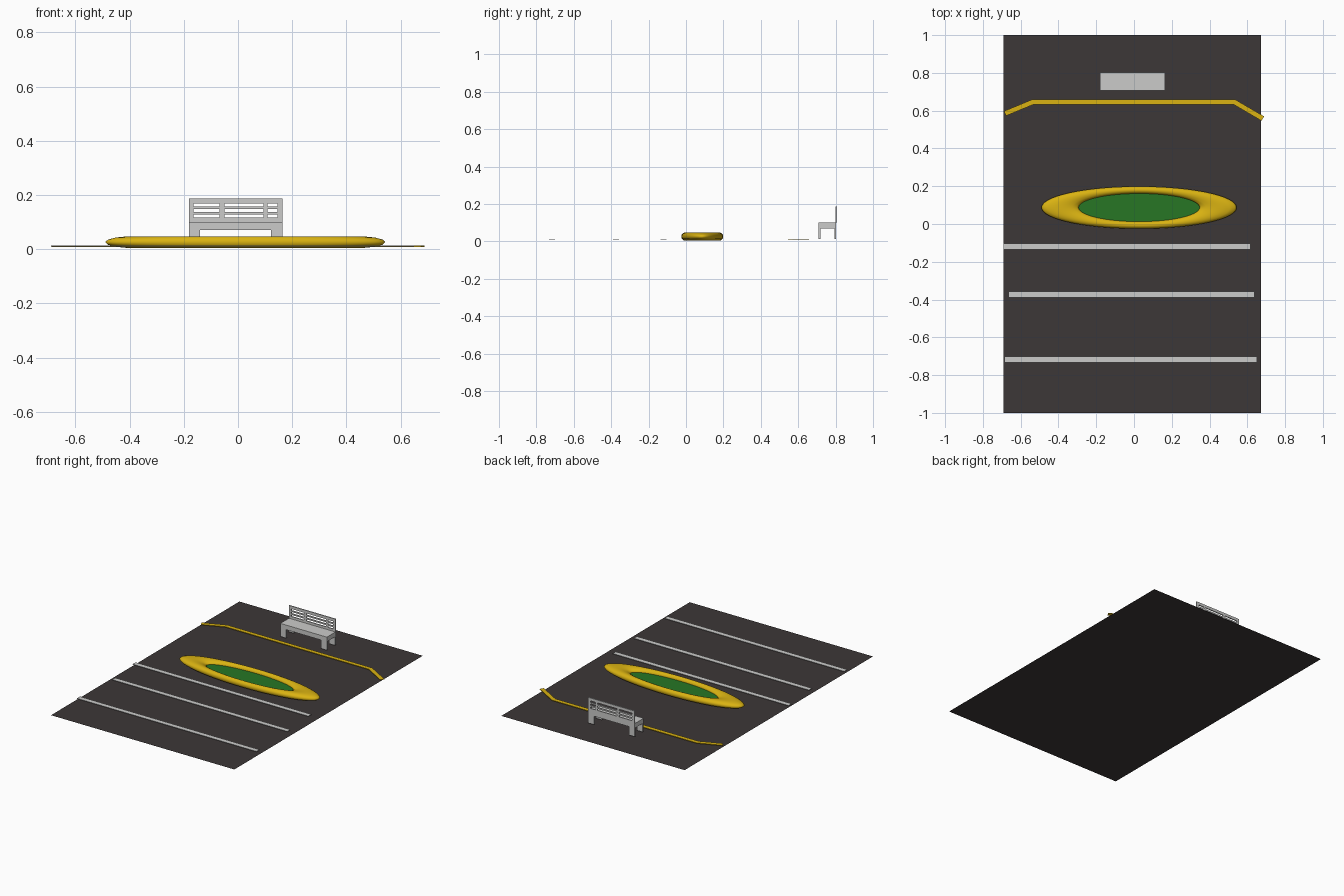
import bpy, bmesh, math
from mathutils import Vector

if "Cube" in bpy.data.objects:
    bpy.data.objects.remove(bpy.data.objects["Cube"])


def material(name, rgb):
    m = bpy.data.materials.new(name)
    m.diffuse_color = (*rgb, 1)
    m.use_nodes = True
    m.node_tree.nodes["Principled BSDF"].inputs["Base Color"].default_value = m.diffuse_color
    return m


ASPHALT = material("asphalt grey", (0.046, 0.038, 0.038))
WHITE = material("pale grey", (0.60, 0.60, 0.59))
YELLOW = material("kerb yellow", (0.70, 0.45, 0.006))
GREEN = material("grass green", (0.02, 0.18, 0.018))


def finish(name, bm, mat):
    bmesh.ops.recalc_face_normals(bm, faces=bm.faces)
    me = bpy.data.meshes.new(name)
    bm.to_mesh(me)
    bm.free()
    me.materials.append(mat)
    ob = bpy.data.objects.new(name, me)
    bpy.context.collection.objects.link(ob)
    return ob


def add_box(bm, lo, hi):
    v = bmesh.ops.create_cube(bm, size=1)["verts"]
    for p in v:
        p.co = Vector([(lo[i] + hi[i]) / 2 + p.co[i] * (hi[i] - lo[i]) for i in range(3)])


def boxes(name, mat, *spans):
    bm = bmesh.new()
    for lo, hi in spans:
        add_box(bm, lo, hi)
    return finish(name, bm, mat)


# asphalt sheet
bm = bmesh.new()
bm.faces.new([bm.verts.new(p) for p in
              ((-0.69, -1, 0), (0.673, -1, 0), (0.673, 1, 0), (-0.69, 1, 0))])
ground = finish("road_surface", bm, ASPHALT)
if ground.data.polygons[0].normal.z < 0:
    ground.data.flip_normals()

# white road stripes
for i, (x0, x1, y) in enumerate(((-0.69, 0.617, -0.119), (-0.664, 0.638, -0.373),
                                 (-0.685, 0.65, -0.717))):
    boxes(f"road_stripe_{i + 1}", WHITE, ((x0, y - 0.016, 0.010), (x1, y + 0.016, 0.013)))

# yellow boundary line with bent ends
path = [(-0.683, 0.585), (-0.538, 0.645), (0.533, 0.645), (0.682, 0.558)]
bm = bmesh.new()
rows = []
for i, p in enumerate(path):
    p = Vector(p)
    dirs = []
    if i:
        dirs.append((p - Vector(path[i - 1])).normalized())
    if i < len(path) - 1:
        dirs.append((Vector(path[i + 1]) - p).normalized())
    t = sum(dirs, Vector((0, 0))).normalized()
    n = Vector((-t.y, t.x)) * 0.0135 / t.dot(dirs[0])
    rows.append([bm.verts.new((q.x, q.y, z)) for q, z in
                 ((p - n, 0.009), (p + n, 0.009), (p + n, 0.013), (p - n, 0.013))])
for a, b in zip(rows, rows[1:]):
    for k in range(4):
        bm.faces.new((a[k], a[(k + 1) % 4], b[(k + 1) % 4], b[k]))
bm.faces.new(rows[0])
bm.faces.new(rows[-1])
finish("yellow_line", bm, YELLOW)

# oval kerb: rounded section swept round an ellipse
CX, CY, CZ = 0.027, 0.087, 0.026
N, M = 64, 14
bm = bmesh.new()
rings = []
for i in range(N):
    a = math.tau * i / N
    ring = []
    for j in range(M):
        b = math.tau * j / M
        c, s = math.cos(b), math.sin(b)
        ring.append(bm.verts.new((CX + (0.418 + 0.099 * c) * math.cos(a),
                                  CY + (0.093 + 0.019 * c) * math.sin(a),
                                  CZ + 0.0215 * s)))
    rings.append(ring)
for i in range(N):
    p, q = rings[i], rings[(i + 1) % N]
    for j in range(M):
        k = (j + 1) % M
        bm.faces.new((p[j], q[j], q[k], p[k]))
kerb = finish("oval_kerb", bm, YELLOW)
for f in kerb.data.polygons:
    f.use_smooth = True

# grass inside the kerb
bm = bmesh.new()
bm.faces.new([bm.verts.new((CX + 0.36 * math.cos(math.tau * i / N),
                            CY + 0.081 * math.sin(math.tau * i / N), 0.027)) for i in range(N)])
grass = finish("grass_bed", bm, GREEN)
if grass.data.polygons[0].normal.z < 0:
    grass.data.flip_normals()

# bench seat and legs
X0, X1 = -0.181, 0.165
boxes("bench_seat", WHITE, ((X0, 0.708, 0.070), (X1, 0.803, 0.101)))
boxes("bench_legs", WHITE, *[((x0, y0, 0.013), (x1, y1, 0.071))
                             for x0, x1 in ((X0, -0.140), (0.122, X1))
                             for y0, y1 in ((0.708, 0.720), (0.793, 0.803))])

# bench back: panel with a grid of slots left open
xs = [X0, -0.164, -0.068, -0.050, 0.094, 0.109, 0.146, X1]
zs = [0.100, 0.117, 0.128, 0.137, 0.148, 0.157, 0.168, 0.187]
bm = bmesh.new()
grid = [[bm.verts.new((x, 0.806, z)) for z in zs] for x in xs]
for i in range(len(xs) - 1):
    for j in range(len(zs) - 1):
        if not (i % 2 and j % 2):
            bm.faces.new((grid[i][j], grid[i + 1][j], grid[i + 1][j + 1], grid[i][j + 1]))
geom = bmesh.ops.extrude_face_region(bm, geom=bm.faces[:], use_keep_orig=True)["geom"]
for v in geom:
    if isinstance(v, bmesh.types.BMVert):
        v.co.y -= 0.007
finish("bench_back", bm, WHITE)
